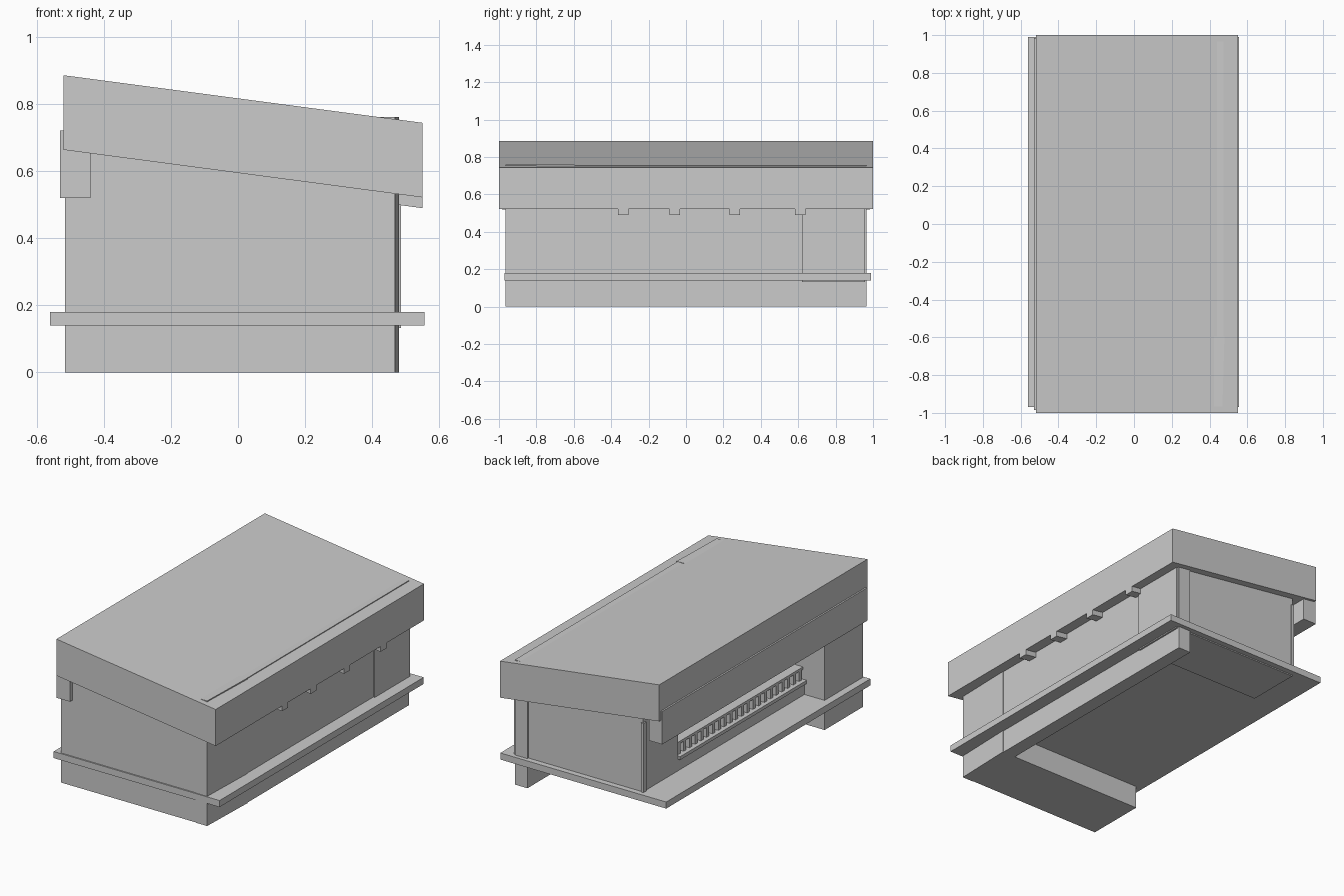
import bpy
import bmesh

cube = bpy.data.objects.get("Cube")
if cube:
    bpy.data.objects.remove(cube, do_unlink=True)

grey = bpy.data.materials.new("plain_grey")
grey.use_nodes = True
COLOUR = (0.6, 0.6, 0.6, 1)
grey.diffuse_color = COLOUR
grey.node_tree.nodes["Principled BSDF"].inputs["Base Color"].default_value = COLOUR


def prism(name, outline, low, high, axis="y"):
    """Extrude an outline along y (outline is x, z) or z (outline is x, y)."""
    bm = bmesh.new()
    place = (lambda a, b, t: (a, t, b)) if axis == "y" else (lambda a, b, t: (a, b, t))
    face = bm.faces.new([bm.verts.new(place(a, b, low)) for a, b in outline])
    top = bmesh.ops.extrude_face_region(bm, geom=[face])["geom"]
    moved = [v for v in top if isinstance(v, bmesh.types.BMVert)]
    bmesh.ops.translate(bm, verts=moved, vec=place(0, 0, high - low))
    bmesh.ops.recalc_face_normals(bm, faces=bm.faces)
    mesh = bpy.data.meshes.new(name)
    bm.to_mesh(mesh)
    bm.free()
    mesh.materials.append(grey)
    obj = bpy.data.objects.new(name, mesh)
    bpy.context.collection.objects.link(obj)
    return obj


def box(name, x, y, z):
    return prism(name, [(x[0], z[0]), (x[1], z[0]), (x[1], z[1]), (x[0], z[1])], *y)


def roof_z(x, drop=0):
    return 0.885 - 0.1325 * (x + 0.52) - drop


def under_roof(name, x, y, bottom):
    """Block whose top follows the slope, ending inside the roof."""
    return prism(name, [(x[0], bottom), (x[1], bottom),
                        (x[1], roof_z(x[1], 0.1)), (x[0], roof_z(x[0], 0.1))], *y)


# Sloping roof
L, R = -0.52, 0.55
prism("roof", [(L, roof_z(L, 0.222)), (R, roof_z(R, 0.222)),
               (R, roof_z(R)), (L, roof_z(L))], -1, 1)

# Rafter ends below the low eave
for i, y in enumerate((-0.335, -0.06, 0.26, 0.61)):
    prism(f"rafter_{i + 1}", [(0.4, roof_z(0.4, 0.254)), (R, roof_z(R, 0.254)),
                              (R, roof_z(R, 0.2)), (0.4, roof_z(0.4, 0.2))],
          y - 0.028, y + 0.028)

# Shutter housing over the serving side
box("shutter_housing", (-0.53, -0.44), (-0.985, 0.985), (0.52, 0.72))

# Floor slab
box("floor_slab", (-0.56, 0.555), (-0.97, 0.99), (0.14, 0.18))

# Front room, back room and the long wall
under_roof("front_room", (-0.515, 0.4), (-0.962, -0.595), 0)
under_roof("back_room", (-0.38, 0.4), (0.62, 0.955), 0.133)
prism("front_wall_end", [(0.39, -0.965), (0.468, -0.965), (0.479, -0.595), (0.39, -0.595)],
      0, 0.76, "z")
box("long_wall", (0.39, 0.475), (-0.595, 0.965), (0, 0.758))
box("back_wall_panel", (0.4, 0.485), (0.62, 0.958), (0.133, 0.56))

# Serving counter with ledges
box("counter", (-0.38, -0.2), (-0.595, 0.62), (0.18, 0.25))
box("counter_ledge", (-0.395, -0.2), (-0.595, 0.62), (0.25, 0.27))
box("display_back", (-0.335, -0.3), (-0.595, 0.62), (0.27, 0.33))
box("display_rail", (-0.37, -0.3), (-0.595, 0.62), (0.33, 0.345))

# Row of small display bars
BARS = 22
for i in range(BARS):
    y = -0.57 + i * 1.165 / (BARS - 1)
    box(f"display_bar_{i + 1}", (-0.37, -0.33), (y - 0.012, y + 0.012), (0.265, 0.335))

# Trim on the open end of the back room
box("end_trim", (-0.388, -0.37), (0.935, 0.962), (0.18, 0.6))
